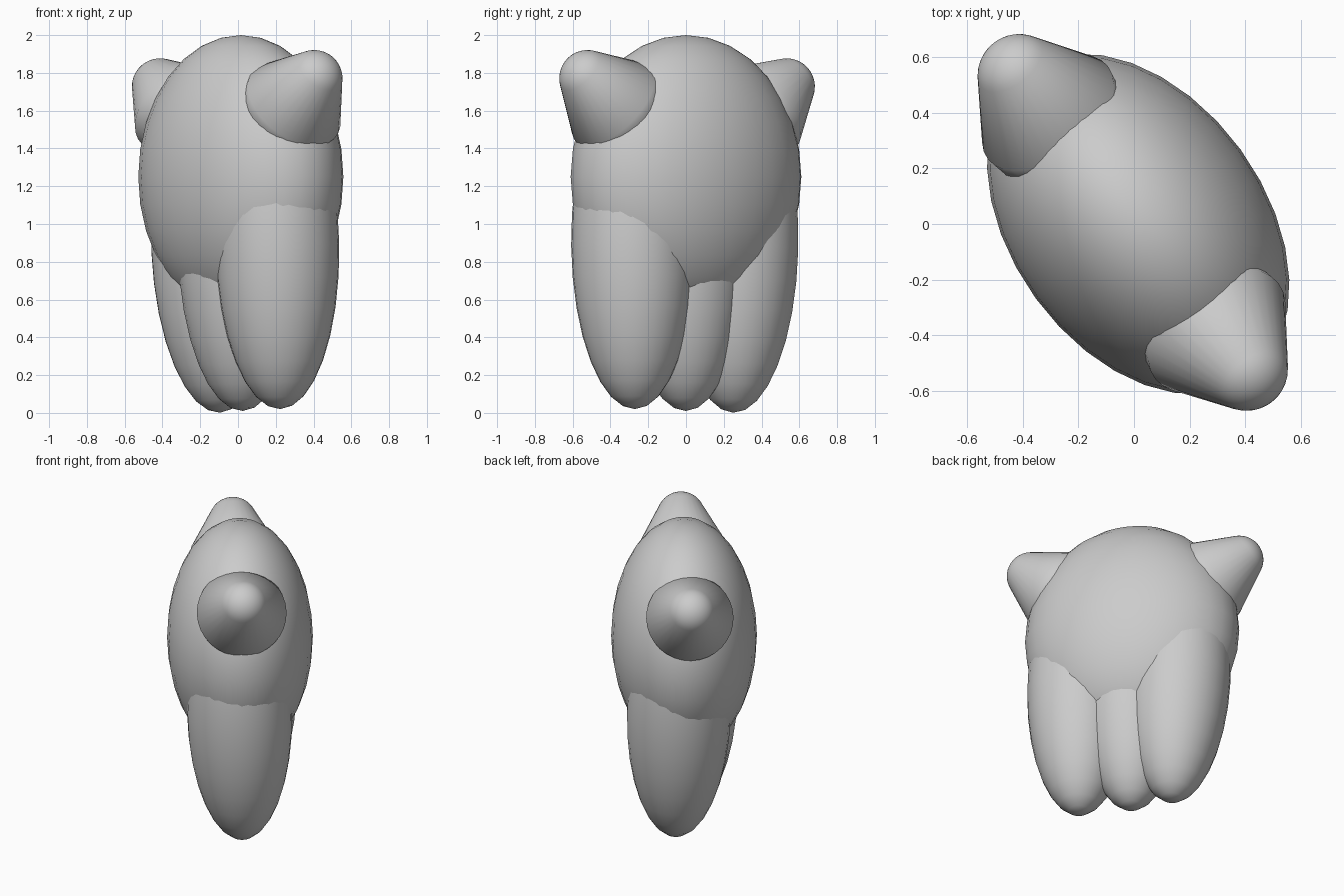
import bpy, bmesh, math
from mathutils import Vector, Matrix

cube = bpy.data.objects.get("Cube")
if cube:
    bpy.data.objects.remove(cube, do_unlink=True)

# One plain clay colour
clay = bpy.data.materials.new("clay_grey")
clay.use_nodes = True
clay.diffuse_color = (0.6, 0.6, 0.6, 1)
clay.node_tree.nodes["Principled BSDF"].inputs["Base Color"].default_value = (0.6, 0.6, 0.6, 1)


def finish(name, bm, matrix):
    bmesh.ops.transform(bm, matrix=matrix, verts=bm.verts)
    bmesh.ops.recalc_face_normals(bm, faces=bm.faces)
    for f in bm.faces:
        f.smooth = True
    mesh = bpy.data.meshes.new(name)
    bm.to_mesh(mesh)
    bm.free()
    mesh.materials.append(clay)
    obj = bpy.data.objects.new(name, mesh)
    bpy.context.collection.objects.link(obj)
    return obj


def aim(direction):
    return Vector(direction).to_track_quat("Z", "Y").to_matrix().to_4x4()


def ellipsoid(name, centre, radii, rotation):
    bm = bmesh.new()
    bmesh.ops.create_uvsphere(bm, u_segments=32, v_segments=16, radius=1)
    scale = Matrix.Diagonal((*radii, 1))
    return finish(name, bm, Matrix.Translation(centre) @ rotation @ scale)


def ear(name, centre, direction, ball, radius, half_angle):
    """Cone with a rounded tip, lathed about its axis and tucked in at the root."""
    bm = bmesh.new()
    shoulder = 0.62
    touch = ball + radius * math.sin(half_angle)
    wide = radius * math.cos(half_angle) + (touch - shoulder) * math.tan(half_angle)
    profile = [(0, 0.4), (wide * 0.7, 0.42), (wide * 0.95, 0.54), (wide, shoulder)]
    steps = 8
    for i in range(steps + 1):
        a = half_angle + (math.pi / 2 - half_angle) * i / steps
        profile.append((radius * math.cos(a) if i < steps else 0, ball + radius * math.sin(a)))
    verts = [bm.verts.new((r, 0, z)) for r, z in profile]
    edges = [bm.edges.new(pair) for pair in zip(verts, verts[1:])]
    bmesh.ops.spin(bm, geom=verts + edges, axis=(0, 0, 1), cent=(0, 0, 0),
                   angle=math.tau, steps=32)
    bmesh.ops.remove_doubles(bm, verts=bm.verts, dist=0.0005)
    return finish(name, bm, Matrix.Translation(centre) @ aim(direction))


# Flattened body, set diagonally
middle = Vector((0.015, 0, 1.25))
ellipsoid("body", middle, (0.68, 0.455, 0.75), Matrix.Rotation(math.radians(-54), 4, "Z"))

# Ears at both ends of the body
for name, s, lift, reach in (("front_ear", 1, 0.53, 0.84), ("back_ear", -1, 0.475, 0.825)):
    ear(name, (0, 0, 1.25), (0.41 * s, -0.53 * s, lift), reach, 0.15, math.radians(27))

# Three tapering legs in a row, each leaning slightly from foot to middle
half = 0.87
for name, x, y, r, low, dx, dy in (("front_leg", 0.208, -0.28, 0.328, 0.02, 0.015, 0.01),
                                   ("middle_leg", 0.005, -0.01, 0.325, 0.01, 0.02, 0.01),
                                   ("back_leg", -0.135, 0.27, 0.325, 0, 0.04, -0.02)):
    ellipsoid(name, (x, y, low + half), (r, r, half), aim((-dx, -dy, half)))
